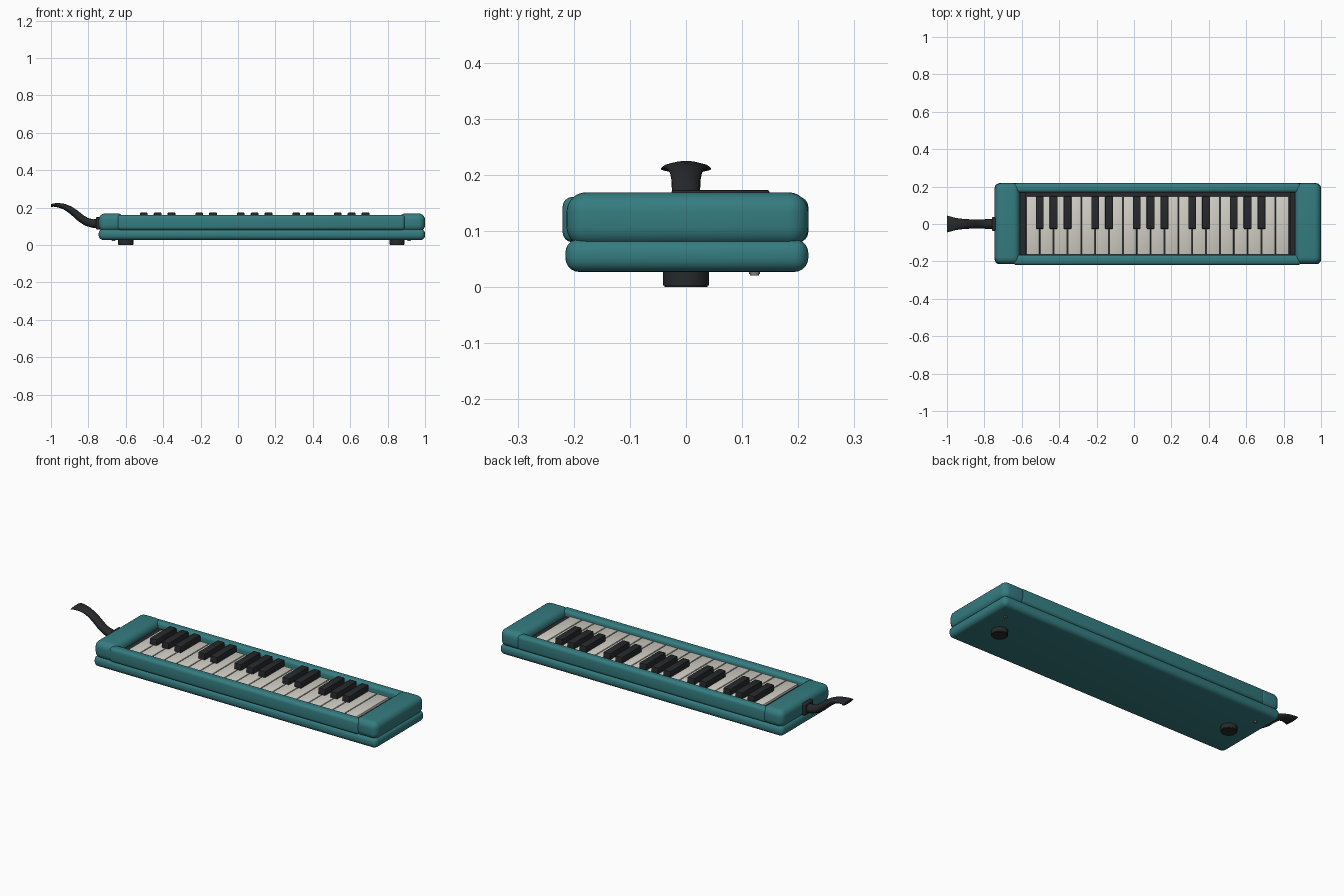
import bpy, bmesh, math
from mathutils import Vector

if "Cube" in bpy.data.objects:
    bpy.data.objects.remove(bpy.data.objects["Cube"])


def material(name, rgb):
    m = bpy.data.materials.new(name)
    m.diffuse_color = (*rgb, 1)
    m.use_nodes = True
    m.node_tree.nodes["Principled BSDF"].inputs["Base Color"].default_value = m.diffuse_color
    return m


TEAL = material("teal_plastic", (0.035, 0.20, 0.215))
IVORY = material("ivory_plastic", (0.64, 0.62, 0.56))
BLACK = material("black_plastic", (0.02, 0.022, 0.025))
STEEL = material("steel", (0.2, 0.2, 0.2))


def finish(bm, name, mat):
    bmesh.ops.recalc_face_normals(bm, faces=bm.faces)
    me = bpy.data.meshes.new(name)
    bm.to_mesh(me)
    bm.free()
    me.materials.append(mat)
    ob = bpy.data.objects.new(name, me)
    bpy.context.collection.objects.link(ob)
    bpy.ops.object.select_all(action='DESELECT')
    ob.select_set(True)
    bpy.context.view_layer.objects.active = ob
    bpy.ops.object.shade_smooth_by_angle(angle=math.radians(35))
    return ob


def box(name, x, y, z, mat, bevel=0.0, segments=4):
    """Box from (min, max) ranges with rounded edges."""
    bm = bmesh.new()
    bmesh.ops.create_cube(bm, size=1)
    for v in bm.verts:
        for i, (lo, hi) in enumerate((x, y, z)):
            v.co[i] = lo if v.co[i] < 0 else hi
    if bevel:
        bmesh.ops.bevel(bm, geom=bm.edges[:], offset=bevel, segments=segments,
                        profile=0.5, affect='EDGES')
    return finish(bm, name, mat)


def disc(name, x, y, z, radius, mat, bevel=0.003, sides=32):
    """Upright cylinder between two heights."""
    bm = bmesh.new()
    bmesh.ops.create_cone(bm, cap_ends=True, segments=sides, radius1=radius,
                          radius2=radius, depth=z[1] - z[0])
    bmesh.ops.translate(bm, verts=bm.verts, vec=(x, y, (z[0] + z[1]) / 2))
    rims = [e for e in bm.edges if abs(e.verts[0].co.z - e.verts[1].co.z) < 1e-6]
    bmesh.ops.bevel(bm, geom=rims, offset=bevel, segments=2, affect='EDGES')
    return finish(bm, name, mat)


# Casing: lower shell, end caps overlapping it, and long rails
box("lower_shell", (-0.745, 1.0), (-0.215, 0.218), (0.027, 0.086), TEAL, 0.025, 5)
box("left_end_cap", (-0.745, -0.61), (-0.213, 0.218), (0.072, 0.169), TEAL, 0.035, 6)
box("right_end_cap", (0.86, 1.0), (-0.213, 0.218), (0.072, 0.169), TEAL, 0.035, 6)
box("front_rail", (-0.645, 0.893), (-0.22, -0.165), (0.08, 0.161), TEAL, 0.018)
box("back_rail", (-0.645, 0.893), (0.168, 0.218), (0.08, 0.161), TEAL, 0.018)

# Dark bed under the keys and the blocks at both ends of the keyboard
box("key_bed", (-0.64, 0.89), (-0.18, 0.185), (0.07, 0.115), BLACK)
for side, xs in (("left", (-0.63, -0.581)), ("right", (0.833, 0.88))):
    box(side + "_key_block", xs, (-0.175, 0.175), (0.11, 0.13), BLACK)

# Keys
KEY_X, KEY_W, KEYS = -0.578, 0.0741, 19
for i in range(KEYS):
    x = KEY_X + i * KEY_W
    box(f"white_key_{i + 1}", (x + 0.002, x + KEY_W - 0.002), (-0.163, 0.147),
        (0.11, 0.139), IVORY, 0.003, 2)
for i in range(1, KEYS):
    if i % 7 in (1, 2, 3, 5, 6):
        x = KEY_X + i * KEY_W
        box(f"black_key_{i}", (x - 0.021, x + 0.021), (-0.026, 0.149),
            (0.12, 0.173), BLACK, 0.004, 2)

# Feet and screws underneath
for side, foot_x, screw_x in (("left", -0.6, -0.665), ("right", 0.85, 0.915)):
    disc(side + "_foot", foot_x, 0, (0, 0.035), 0.041, BLACK)
    disc(side + "_screw", screw_x, 0.122, (0.021, 0.035), 0.01, STEEL, 0.002, 16)

# Socket for the mouthpiece
box("mouthpiece_socket", (-0.76, -0.73), (-0.037, 0.037), (0.083, 0.149), BLACK, 0.006, 3)

# Mouthpiece: ellipses lofted along a curve; x, z, half width, half thickness
STATIONS = [(-0.74, 0.115, 0.027, 0.025), (-0.775, 0.115, 0.026, 0.023),
            (-0.81, 0.124, 0.025, 0.022), (-0.84, 0.143, 0.025, 0.021),
            (-0.87, 0.169, 0.025, 0.020), (-0.90, 0.191, 0.026, 0.018),
            (-0.93, 0.206, 0.029, 0.015), (-0.96, 0.213, 0.034, 0.012),
            (-0.985, 0.214, 0.041, 0.009), (-1.0, 0.211, 0.045, 0.007)]
bm = bmesh.new()
rings, SIDES = [], 24
for i, (x, z, w, t) in enumerate(STATIONS):
    a, b = STATIONS[max(i - 1, 0)], STATIONS[min(i + 1, len(STATIONS) - 1)]
    d = Vector((b[0] - a[0], 0, b[1] - a[1])).normalized()
    up = Vector((d.z, 0, -d.x))
    if i in (0, len(STATIONS) - 1):
        up = Vector((0, 0, 1))
    rings.append([bm.verts.new(Vector((x, 0, z))
                  + Vector((0, w * math.cos(k * math.tau / SIDES), 0))
                  + up * t * math.sin(k * math.tau / SIDES)) for k in range(SIDES)])
for r, s in zip(rings, rings[1:]):
    for k in range(SIDES):
        n = (k + 1) % SIDES
        bm.faces.new((r[k], r[n], s[n], s[k]))
bm.faces.new(rings[0])
bm.faces.new(rings[-1])
finish(bm, "mouthpiece", BLACK)
